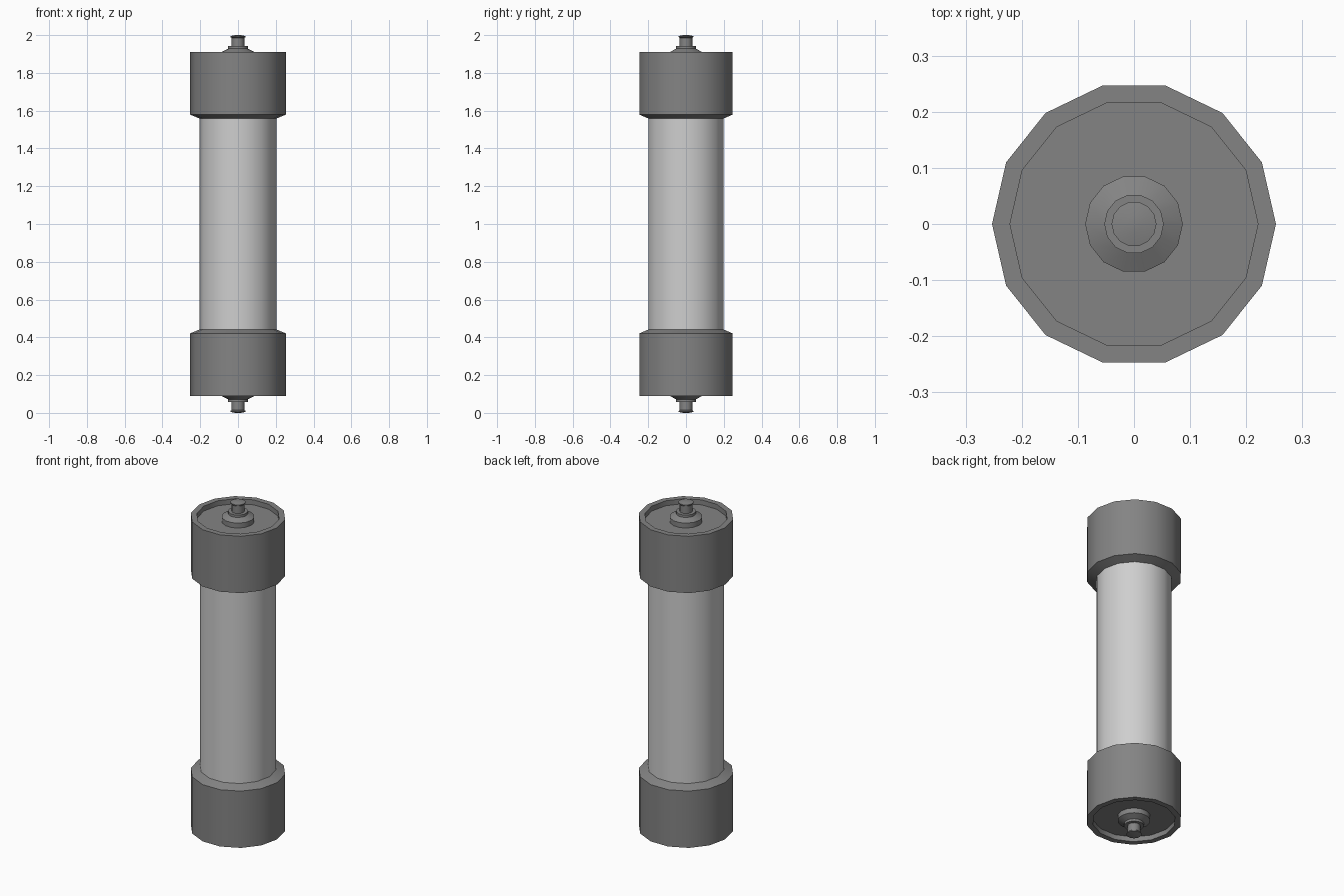
import bpy, bmesh, math

if "Cube" in bpy.data.objects:
    bpy.data.objects.remove(bpy.data.objects["Cube"])

SIDES = 14
MID = 1.0


def material(name, v):
    m = bpy.data.materials.new(name)
    m.diffuse_color = (v, v, v, 1)
    m.use_nodes = True
    m.node_tree.nodes["Principled BSDF"].inputs["Base Color"].default_value = m.diffuse_color
    return m


light = material("light grey", 0.62)
dark = material("dark grey", 0.23)


def lathe(name, profile, mat, flip=1):
    """Revolve (radius, height from middle) points around z; radius 0 closes an end."""
    bm = bmesh.new()
    rings = []
    for r, h in profile:
        z = MID + flip * h
        if r == 0:
            rings.append([bm.verts.new((0, 0, z))] * SIDES)
        else:
            rings.append([bm.verts.new((r * math.cos(2 * math.pi * i / SIDES),
                                        r * math.sin(2 * math.pi * i / SIDES), z))
                          for i in range(SIDES)])
    for a, b in zip(rings, rings[1:]):
        for i in range(SIDES):
            j = (i + 1) % SIDES
            loop = list(dict.fromkeys((a[i], a[j], b[j], b[i])))
            bm.faces.new(loop if flip > 0 else loop[::-1])
    me = bpy.data.meshes.new(name)
    bm.to_mesh(me)
    bm.free()
    me.materials.append(mat)
    ob = bpy.data.objects.new(name, me)
    bpy.context.collection.objects.link(ob)
    bpy.ops.object.select_all(action='DESELECT')
    ob.select_set(True)
    bpy.context.view_layer.objects.active = ob
    bpy.ops.object.shade_smooth_by_angle(angle=math.radians(30))


# Central tube
lathe("tube", [(0.203, -0.6), (0.203, 0.6)], light)

# End cap with chamfered inner edge and recessed face
CAP = [(0.203, 0.558), (0.253, 0.579), (0.253, 0.911), (0.221, 0.911),
       (0.221, 0.882), (0, 0.882)]
# Stepped terminal with flange, collar, waisted neck and head
TERMINAL = [(0.087, 0.882), (0.087, 0.911), (0.053, 0.928), (0.053, 0.942),
            (0.034, 0.942), (0.034, 0.985), (0.040, 0.990), (0.040, 0.995),
            (0.015, 1.0), (0, 1.0)]

for side, flip in (("top", 1), ("bottom", -1)):
    lathe(side + "_cap", CAP, dark, flip)
    lathe(side + "_terminal", TERMINAL, dark, flip)
